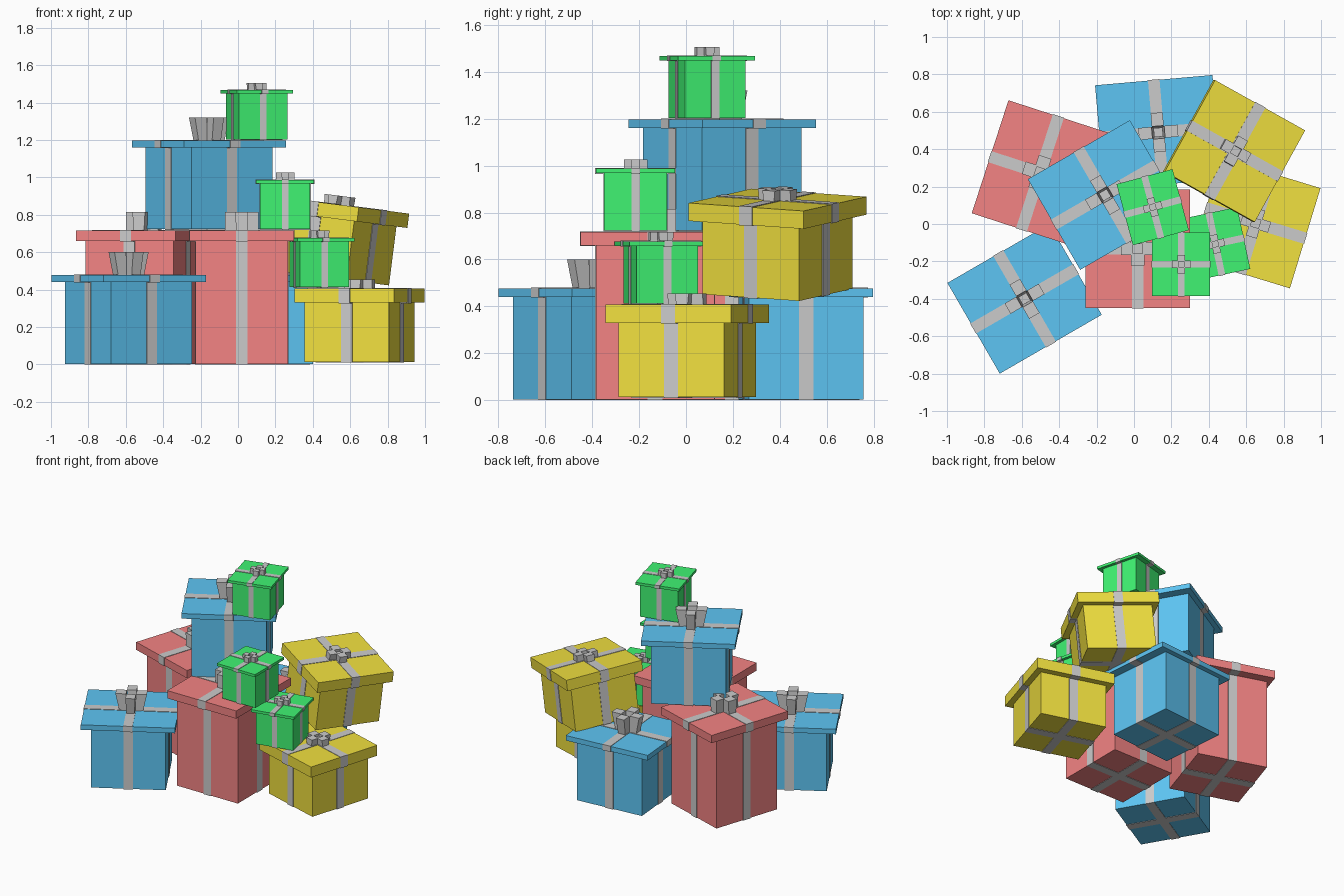
import bpy
import bmesh
from math import radians
from mathutils import Matrix, Vector

if "Cube" in bpy.data.objects:
    bpy.data.objects.remove(bpy.data.objects["Cube"])


def material(name, rgb):
    m = bpy.data.materials.new(name)
    m.diffuse_color = (*rgb, 1)
    m.use_nodes = True
    m.node_tree.nodes["Principled BSDF"].inputs["Base Color"].default_value = m.diffuse_color
    return m


# colour: body size, lid size, total height, lid thickness, ribbon width,
# bow (arm reach, half width, height, outward flare)
KINDS = {
    "blue": dict(body=(.50, .49), lid=(.63, .56), h=.48, t=.04, rib=.062,
                 bow=(.08, .032, .12, .025), mat=material("blue", (.11, .56, .90))),
    "red": dict(body=(.495, .505), lid=(.56, .635), h=.72, t=.06, rib=.062,
                bow=(.09, .035, .095, 0), mat=material("red", (.90, .23, .23))),
    "yellow": dict(body=(.47, .47), lid=(.555, .56), h=.40, t=.08, rib=.062,
                   bow=(.078, .03, .045, 0), mat=material("yellow", (.88, .75, .05))),
    "green": dict(body=(.268, .268), lid=(.31, .338), h=.27, t=.022, rib=.036,
                  bow=(.05, .02, .036, 0), mat=material("green", (.05, .90, .17))),
}


def add_box(bm, sx, sy, z0, z1):
    m = Matrix.Translation((0, 0, (z0 + z1) / 2)) @ Matrix.Diagonal((sx, sy, z1 - z0, 1))
    bmesh.ops.create_cube(bm, size=1, matrix=m)


def finish(bm, name, matrix, mat=None):
    bmesh.ops.recalc_face_normals(bm, faces=bm.faces)
    me = bpy.data.meshes.new(name)
    bm.to_mesh(me)
    bm.free()
    if mat:
        me.materials.append(mat)
    ob = bpy.data.objects.new(name, me)
    ob.matrix_world = matrix
    bpy.context.collection.objects.link(ob)


def gift(kind, index, x, y, z, turn, tilt=0):
    k = KINDS[kind]
    (bx, by), (lx, ly), h, t, w = k["body"], k["lid"], k["h"], k["t"], k["rib"]
    e = .003
    mw = (Matrix.Translation((x, y, z)) @ Matrix.Rotation(radians(tilt), 4, 'Y')
          @ Matrix.Rotation(radians(turn), 4, 'Z'))
    name = f"{kind}_gift_{index}"

    # box and overhanging lid
    bm = bmesh.new()
    add_box(bm, bx, by, e, h - t)
    finish(bm, name + "_body", mw, k["mat"])
    bm = bmesh.new()
    add_box(bm, lx, ly, h - t, h - e)
    finish(bm, name + "_lid", mw, k["mat"])

    # crossed ribbon bands around body and lid
    bm = bmesh.new()
    add_box(bm, bx + 2 * e, w, 0, h - t)
    add_box(bm, w, by + 2 * e, 0, h - t)
    add_box(bm, lx + 2 * e, w, h - t - e, h)
    add_box(bm, w, ly + 2 * e, h - t - e, h)
    finish(bm, name + "_ribbon", mw)

    # bow: four loops around a low knot, flared outward on the tall bows
    reach, half, bh, flare = k["bow"]
    bm = bmesh.new()
    add_box(bm, half * 1.5, half * 1.5, h - e, h + bh * .6)
    for i in range(4):
        rot = Matrix.Rotation(radians(90 * i), 3, 'Z')
        inner = half * .75
        rings = [(inner, reach, half * .85, h - e),
                 (inner + flare * .4, reach + flare, half, h + bh)]
        vs = [[bm.verts.new(rot @ Vector(p)) for p in
               ((a, -c, zz), (b, -c, zz), (b, c, zz), (a, c, zz))]
              for a, b, c, zz in rings]
        bm.faces.new(vs[0])
        bm.faces.new(vs[1])
        for j in range(4):
            n = (j + 1) % 4
            bm.faces.new((vs[0][j], vs[0][n], vs[1][n], vs[1][j]))
    finish(bm, name + "_bow", mw)


# the pile: position, turn about z, tilt about y
gift("blue", 1, -.585, -.40, 0, 30)
gift("blue", 2, .13, .49, 0, 5)
gift("blue", 3, -.155, .155, .72, 30)
gift("red", 1, .02, -.132, 0, 0)
gift("red", 2, -.503, .273, 0, -18)
gift("yellow", 1, .65, .005, .01, -17)
gift("yellow", 2, .49, .39, .46, -29, 7.2)
gift("green", 1, .10, .09, 1.20, 15)
gift("green", 2, .252, -.215, .72, 0)
gift("green", 3, .435, -.107, .41, 12)
